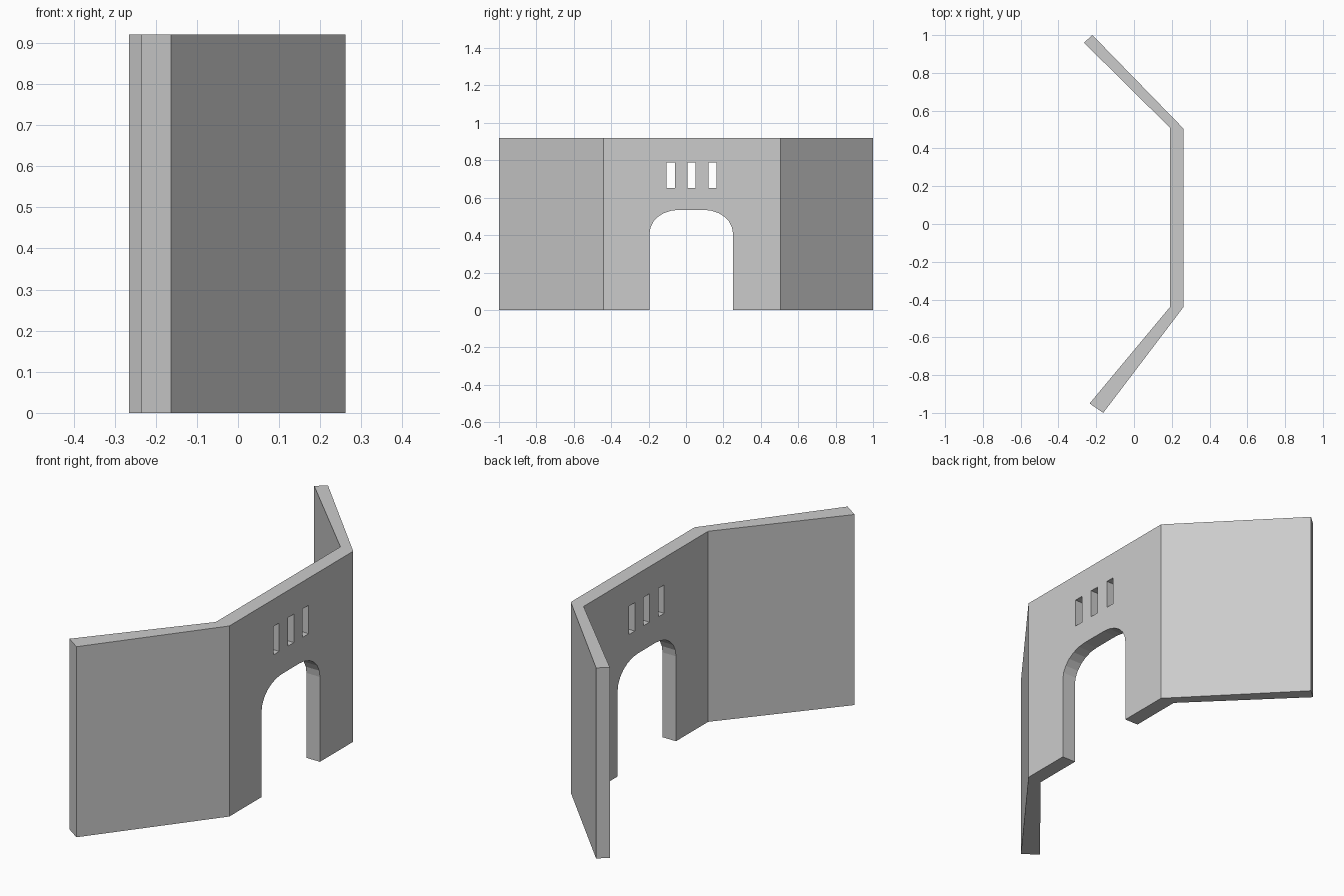
import bpy, bmesh, math
from mathutils import Vector

if "Cube" in bpy.data.objects:
    bpy.data.objects.remove(bpy.data.objects["Cube"])


def prism(name, points, depth):
    """Extrude a closed 3D outline along the depth vector."""
    bm = bmesh.new()
    face = bm.faces.new([bm.verts.new(p) for p in points])
    ext = bmesh.ops.extrude_face_region(bm, geom=[face])
    verts = [g for g in ext["geom"] if isinstance(g, bmesh.types.BMVert)]
    bmesh.ops.translate(bm, verts=verts, vec=Vector(depth))
    bmesh.ops.recalc_face_normals(bm, faces=bm.faces)
    mesh = bpy.data.meshes.new(name)
    bm.to_mesh(mesh)
    bm.free()
    obj = bpy.data.objects.new(name, mesh)
    bpy.context.collection.objects.link(obj)
    return obj


HEIGHT = 0.92

# Wall footprint: straight gate section with two angled wings
plan = [(-0.22, 1.0), (-0.265, 0.96), (0.19, 0.51), (0.19, -0.44),
        (-0.235, -0.95), (-0.163, -1.0), (0.262, -0.44), (0.262, 0.505)]
wall = prism("gate_wall", [(x, y, 0) for x, y in plan], (0, 0, HEIGHT))

# Gateway: straight jambs, elliptical shoulders, flat crown
MID, HALF, SPRING, TOP, RX, STEPS = 0.028, 0.223, 0.41, 0.535, 0.155, 6
quarter = []
for i in range(STEPS + 1):
    a = math.pi / 2 * i / STEPS
    quarter.append((HALF - RX + RX * math.cos(a),
                    SPRING + (TOP - SPRING) * math.sin(a)))
half = [(HALF, -0.1)] + quarter
arch = half + [(-y, z) for y, z in reversed(half)]
cutters = [prism("gateway_cutter", [(0.1, MID + y, z) for y, z in arch], (0.3, 0, 0))]

# Row of three slit windows above the gateway
for i in range(3):
    y0 = -0.105 + i * 0.112
    slit = [(y0, 0.652), (y0 + 0.045, 0.652), (y0 + 0.045, 0.789), (y0, 0.789)]
    cutters.append(prism(f"window_cutter_{i + 1}",
                         [(0.1, y, z) for y, z in slit], (0.3, 0, 0)))

# Cut the openings through the wall
for cutter in cutters:
    cutter.hide_render = True
    cutter.hide_set(True)
    mod = wall.modifiers.new(cutter.name, 'BOOLEAN')
    mod.operation = 'DIFFERENCE'
    mod.solver = 'EXACT'
    mod.object = cutter
